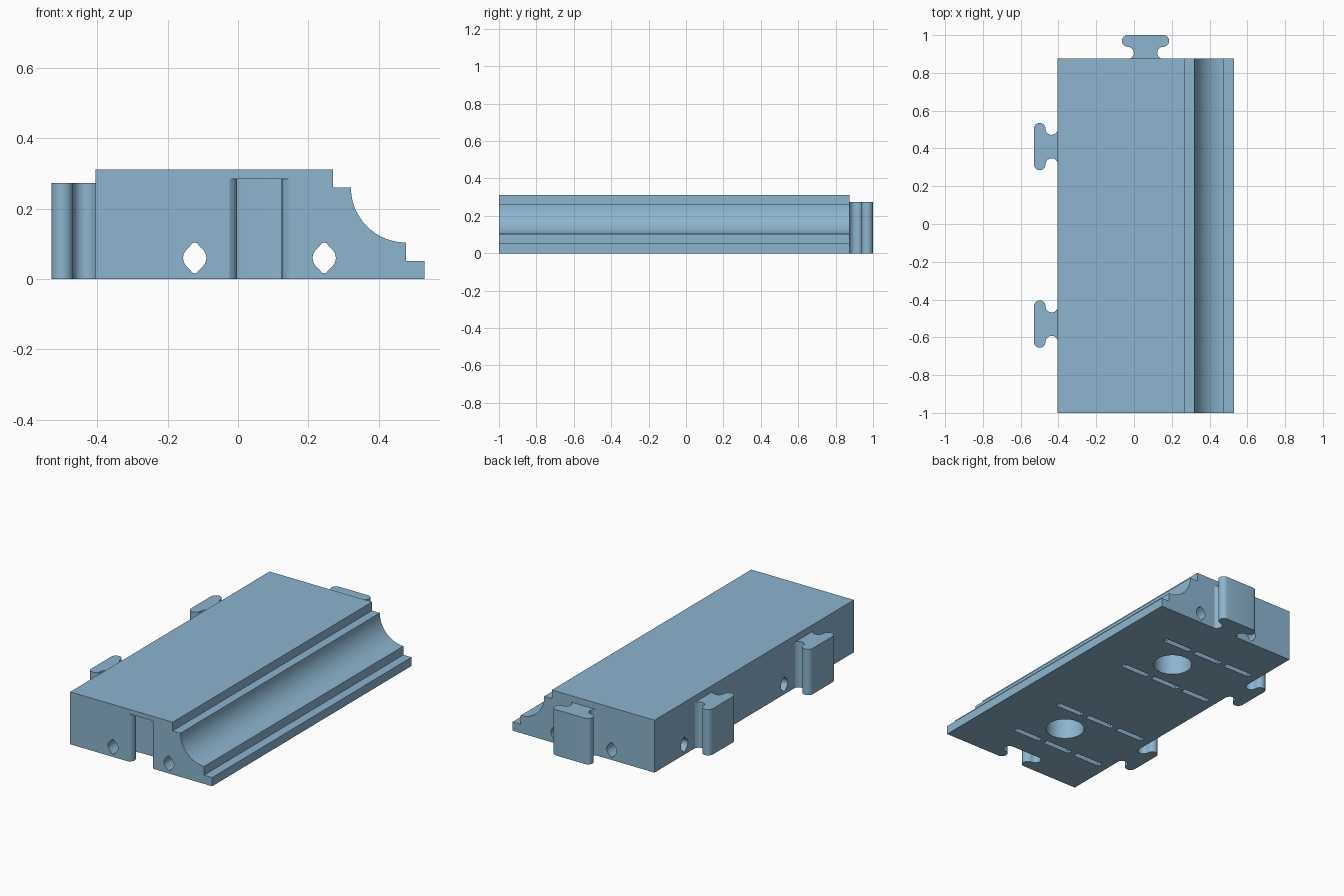
import bpy, bmesh, math
from mathutils import Vector

if "Cube" in bpy.data.objects:
    bpy.data.objects.remove(bpy.data.objects["Cube"])

blue = bpy.data.materials.new("soft_blue")
blue.diffuse_color = (0.266, 0.462, 0.624, 1)
blue.use_nodes = True
blue.node_tree.nodes["Principled BSDF"].inputs["Base Color"].default_value = blue.diffuse_color


def arc(cx, cy, r, a0, a1, n=12):
    """Points on an arc, angles in degrees."""
    return [(cx + r * math.cos(math.radians(a0 + (a1 - a0) * i / n)),
             cy + r * math.sin(math.radians(a0 + (a1 - a0) * i / n))) for i in range(n + 1)]


def prism(name, pts, origin, u, v, sweep):
    """Extrude a 2D outline placed on axes u and v along the sweep vector."""
    o, u, v = Vector(origin), Vector(u), Vector(v)
    bm = bmesh.new()
    face = bm.faces.new([bm.verts.new(o + u * a + v * b) for a, b in pts])
    ext = bmesh.ops.extrude_face_region(bm, geom=[face])
    bmesh.ops.translate(bm, vec=Vector(sweep),
                        verts=[e for e in ext["geom"] if isinstance(e, bmesh.types.BMVert)])
    bmesh.ops.recalc_face_normals(bm, faces=bm.faces)
    mesh = bpy.data.meshes.new(name)
    bm.to_mesh(mesh)
    bm.free()
    mesh.materials.append(blue)
    ob = bpy.data.objects.new(name, mesh)
    bpy.context.collection.objects.link(ob)
    return ob


def select(ob):
    bpy.ops.object.select_all(action='DESELECT')
    ob.select_set(True)
    bpy.context.view_layer.objects.active = ob


def cut(ob, cutter):
    select(ob)
    mod = ob.modifiers.new("cut", 'BOOLEAN')
    mod.operation, mod.solver, mod.object = 'DIFFERENCE', 'EXACT', cutter
    bpy.ops.object.modifier_apply(modifier=mod.name)
    bpy.data.objects.remove(cutter)


def smooth(ob):
    select(ob)
    bpy.ops.object.shade_smooth_by_angle(angle=math.radians(30))


X, Y, Z = (1, 0, 0), (0, 1, 0), (0, 0, 1)
LEFT, BACK, FRONT = -0.405, 0.875, -1.0
MID_X, MID_YS = 0.061, (0.41, -0.53)
HOLE_OFF, HOLE_Z = 0.184, 0.06

# Outline of the T-shaped connector: flared neck and rounded head
half = (arc(0.094, 0.031, 0.032, 250, 90) + arc(0.094, 0.094, 0.031, -90, 90))
half[0] = (half[0][0], 0)
tee = half + [(-a, b) for a, b in reversed(half)]

# Moulding body: steps and a concave cove on the right
profile = ([(LEFT, 0), (0.53, 0), (0.53, 0.052), (0.477, 0.052)]
           + arc(0.477, 0.26, 0.156, 270, 180, 28)
           + [(0.27, 0.26), (0.27, 0.312), (LEFT, 0.312)])
body = prism("moulding_body", profile, (0, FRONT, 0), X, Z, (0, BACK - FRONT, 0))

# Matching socket in the front face
socket = [(a * 1.02, b * 1.03) for a, b in tee]
socket = [(socket[0][0], -0.02)] + socket + [(socket[-1][0], -0.02)]
cut(body, prism("socket_cutter", socket, (MID_X, FRONT, -0.05), X, Y, (0, 0, 0.335)))

# Rounded diamond holes, running lengthwise and in from the left
diamond = (arc(0, 0, 0.033, -40, 40, 8) + [(0.006, 0.042), (0, 0.044), (-0.006, 0.042)]
           + arc(0, 0, 0.033, 140, 220, 8) + [(-0.006, -0.042), (0, -0.044), (0.006, -0.042)])
for s in (-1, 1):
    cut(body, prism("long_hole_cutter", diamond, (MID_X + s * HOLE_OFF, -1.1, HOLE_Z),
                    X, Z, (0, 2.2, 0)))
for y in MID_YS:
    for s in (-1, 1):
        row = y + s * HOLE_OFF
        cut(body, prism("side_hole_cutter", diamond, (LEFT - 0.05, row, HOLE_Z),
                        Y, Z, (0.72, 0, 0)))
        # Row of three narrow slots underneath
        for x in (0.18, -0.04, -0.26):
            rect = [(-0.09, -0.016), (0.09, -0.016), (0.09, 0.016), (-0.09, 0.016)]
            cut(body, prism("slot_cutter", rect, (x, row, -0.02), X, Y, (0, 0, 0.07)))
    # Round pocket underneath
    cut(body, prism("pocket_cutter", arc(0, 0, 0.107, 0, 352.5, 47), (MID_X, y, -0.05),
                    X, Y, (0, 0, 0.31)))
smooth(body)

# Connectors on the left and back
for i, y in enumerate(MID_YS):
    smooth(prism(f"left_connector_{i + 1}", tee, (LEFT, y, 0), Y, (-1, 0, 0), (0, 0, 0.273)))
smooth(prism("back_connector", tee, (MID_X, BACK, 0), X, Y, (0, 0, 0.273)))
